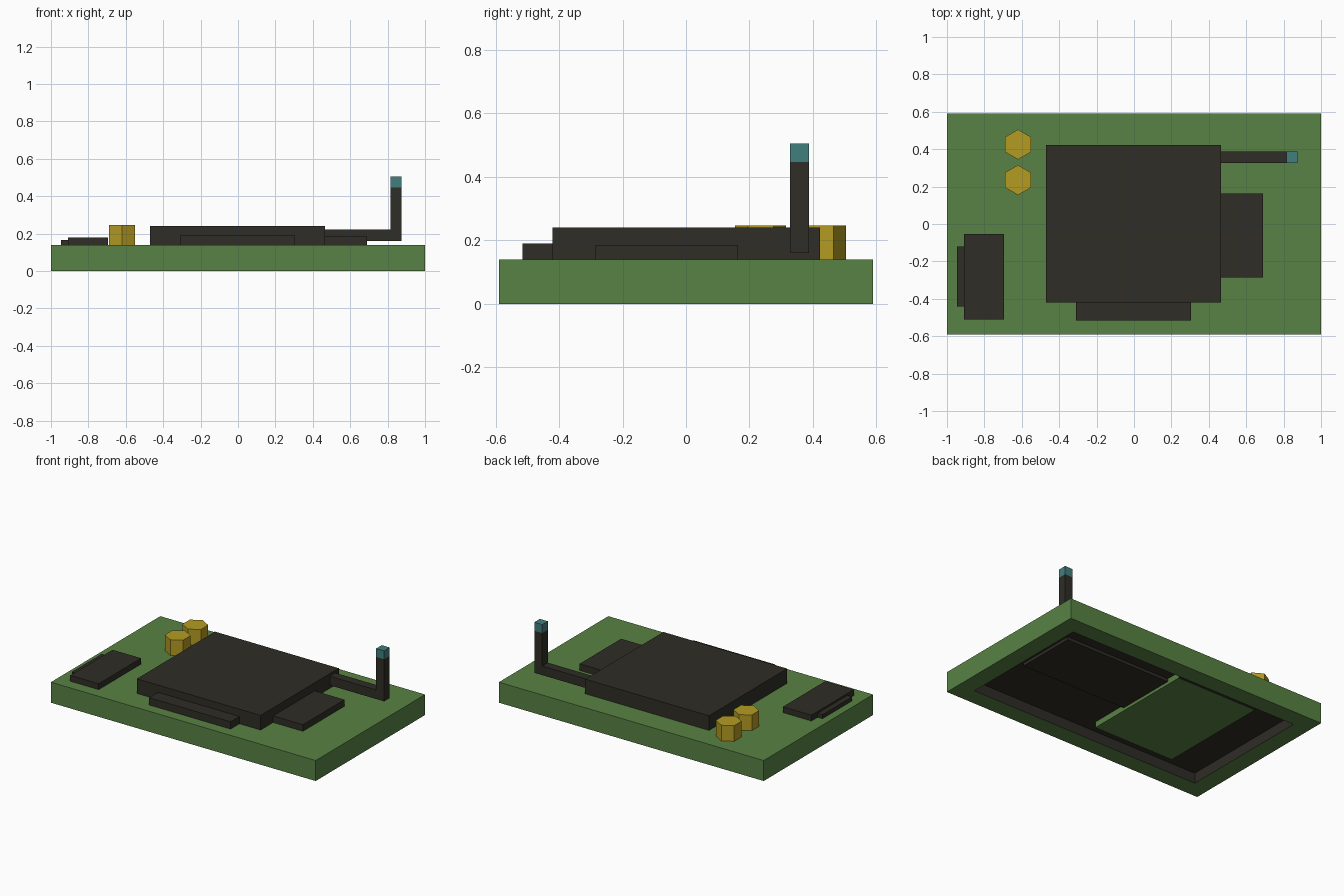
import bpy, bmesh, math

if "Cube" in bpy.data.objects:
    bpy.data.objects.remove(bpy.data.objects["Cube"])


def material(name, rgb):
    m = bpy.data.materials.new(name)
    m.diffuse_color = (*rgb, 1)
    m.use_nodes = True
    m.node_tree.nodes["Principled BSDF"].inputs["Base Color"].default_value = m.diffuse_color
    return m


GREEN = material("board_green", (0.098, 0.225, 0.058))
DARK = material("chip_dark", (0.028, 0.026, 0.019))
GOLD = material("gold", (0.46, 0.33, 0.016))
TEAL = material("teal", (0.055, 0.21, 0.21))


def finish(name, bm, *mats):
    me = bpy.data.meshes.new(name)
    bm.to_mesh(me)
    bm.free()
    for m in mats:
        me.materials.append(m)
    ob = bpy.data.objects.new(name, me)
    bpy.context.collection.objects.link(ob)
    return ob


def box_bm(x, y, z):
    bm = bmesh.new()
    bmesh.ops.create_cube(bm, size=1)
    for v in bm.verts:
        v.co = [r[0] if c < 0 else r[1] for c, r in zip(v.co, (x, y, z))]
    return bm


def box(name, mat, x, y, z):
    return finish(name, box_bm(x, y, z), mat)


# Circuit board with a dark-lined recess in its underside
TOP, CEIL = 0.14, 0.07
bm = box_bm((-1, 1), (-0.59, 0.59), (0, TOP))
bottom = min(bm.faces, key=lambda f: f.calc_center_median().z)
bmesh.ops.inset_region(bm, faces=[bottom], thickness=0.12, use_even_offset=True)
res = bmesh.ops.extrude_discrete_faces(bm, faces=[bottom])
ceiling = res["faces"][0]
for v in ceiling.verts:
    v.co.z = CEIL
lining = {ceiling} | {f for e in ceiling.edges for f in e.link_faces}
for f in lining:
    f.material_index = 1
finish("board", bm, GREEN, DARK)

# Parts inside the recess
box("underside_panel", GREEN, (-0.62, -0.01), (-0.38, 0.41), (0.03, CEIL))
box("underside_panel_edge", DARK, (-0.62, -0.01), (0.41, 0.43), (0.03, CEIL))
box("underside_slab", DARK, (-0.01, 0.79), (-0.11, 0.31), (0.05, CEIL))

# Main chip and the connectors around it
box("main_chip", DARK, (-0.47, 0.465), (-0.42, 0.423), (TOP, 0.24))
box("front_connector", DARK, (-0.31, 0.305), (-0.515, -0.42), (TOP, 0.19))
box("right_connector", DARK, (0.465, 0.69), (-0.285, 0.163), (TOP, 0.185))
box("left_socket", DARK, (-0.91, -0.695), (-0.51, -0.053), (TOP, 0.18))
box("left_socket_lip", DARK, (-0.947, -0.91), (-0.44, -0.12), (TOP, 0.167))

# Antenna: arm, upright mast and coloured tip
box("antenna_arm", DARK, (0.465, 0.815), (0.327, 0.387), (0.16, 0.222))
box("antenna_mast", DARK, (0.815, 0.875), (0.327, 0.387), (0.16, 0.447))
box("antenna_tip", TEAL, (0.815, 0.875), (0.327, 0.387), (0.447, 0.505))

# Hexagonal gold posts
for i, y in enumerate((0.425, 0.235)):
    bm = bmesh.new()
    ring = [bm.verts.new((-0.62 + 0.08 * math.sin(k * math.pi / 3),
                          y + 0.08 * math.cos(k * math.pi / 3), TOP)) for k in range(6)]
    base = bm.faces.new(ring)
    top = bmesh.ops.extrude_face_region(bm, geom=[base], use_keep_orig=True)
    for v in top["geom"]:
        if isinstance(v, bmesh.types.BMVert):
            v.co.z = 0.247
    bmesh.ops.recalc_face_normals(bm, faces=bm.faces)
    finish(f"gold_post_{i + 1}", bm, GOLD)
